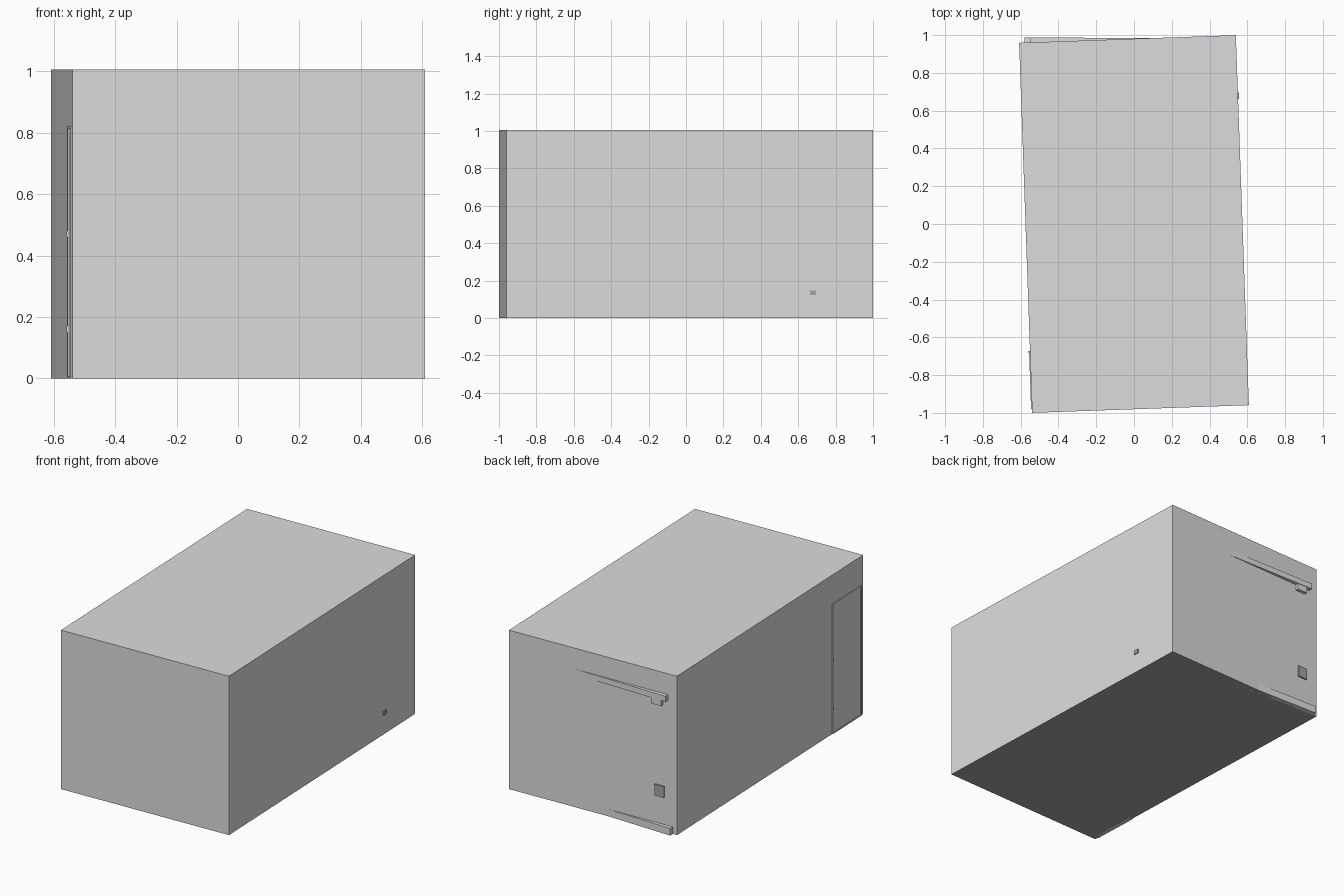
import bpy, math
from mathutils import Matrix, Vector

cube = bpy.data.objects.get("Cube")
if cube:
    bpy.data.objects.remove(cube, do_unlink=True)


def material(name, value):
    m = bpy.data.materials.new(name)
    m.use_nodes = True
    colour = (value, value, value, 1)
    m.diffuse_color = colour
    m.node_tree.nodes["Principled BSDF"].inputs["Base Color"].default_value = colour
    return m


light_grey = material("light_grey", 0.72)
dark_grey = material("dark_grey", 0.38)

TURN = math.radians(2.02)      # the room stands slightly turned
W, L, H = 1.148, 1.96, 1.005


def block(name, low, high, mat=light_grey, turn=TURN, origin=(0, 0, 0)):
    """Box between two corners, turned about z at an origin."""
    low, high = Vector(low), Vector(high)
    bpy.ops.mesh.primitive_cube_add(size=1)
    ob = bpy.context.object
    ob.name = name
    size = high - low
    ob.data.transform(Matrix.Translation((low + high) / 2) @ Matrix.Diagonal((*size, 1)))
    ob.location = origin
    ob.rotation_euler.z = turn
    ob.data.materials.append(mat)
    return ob


# Room shell with a dark floor
room = block("room", (-W / 2, -L / 2, 0), (W / 2, L / 2, H))
room.data.materials.append(dark_grey)
for face in room.data.polygons:
    face.material_index = int(face.normal.z < -0.5)

# Door with its frame on the right wall
side = -W / 2
near, far, top, trim = -L / 2 + 0.02, -L / 2 + 0.325, 0.822, 0.01
block("door_panel", (side - 0.002, near + trim, 0.008), (side + 0.02, far - trim, top - trim))
for name, y in (("door_jamb_front", near), ("door_jamb_back", far - trim)):
    block(name, (side - 0.005, y, 0), (side + 0.02, y + trim, top))
block("door_head", (side - 0.005, near, top - trim), (side + 0.02, far, top))
block("door_sill", (side - 0.005, near, 0), (side + 0.02, far, 0.008))
for i, z in enumerate((0.15, 0.46)):
    block(f"door_hinge_{i + 1}", (side - 0.007, far - 0.008, z), (side, far + 0.002, z + 0.02))

# Small dark socket on the left wall
block("wall_socket", (W / 2 - 0.01, 0.643, 0.122), (W / 2 + 0.006, 0.675, 0.148), dark_grey)

# Dark plate on the back wall
block("back_plate", (-0.49, L / 2 - 0.01, 0.217), (-0.425, L / 2 + 0.009, 0.288), dark_grey)

# Rails that sink into the back wall
upper = dict(turn=math.radians(-0.4), origin=(-0.548, 0.988, 0))
block("upper_rail", (0, -0.03, 0.838), (0.75, 0, 0.873), **upper)
block("rail_bracket", (0.035, -0.035, 0.8), (0.105, -0.003, 0.84), **upper)
block("lower_rail", (0, -0.03, 0), (0.55, 0, 0.045),
      turn=math.radians(-1.5), origin=(-0.58, 0.987, 0))
